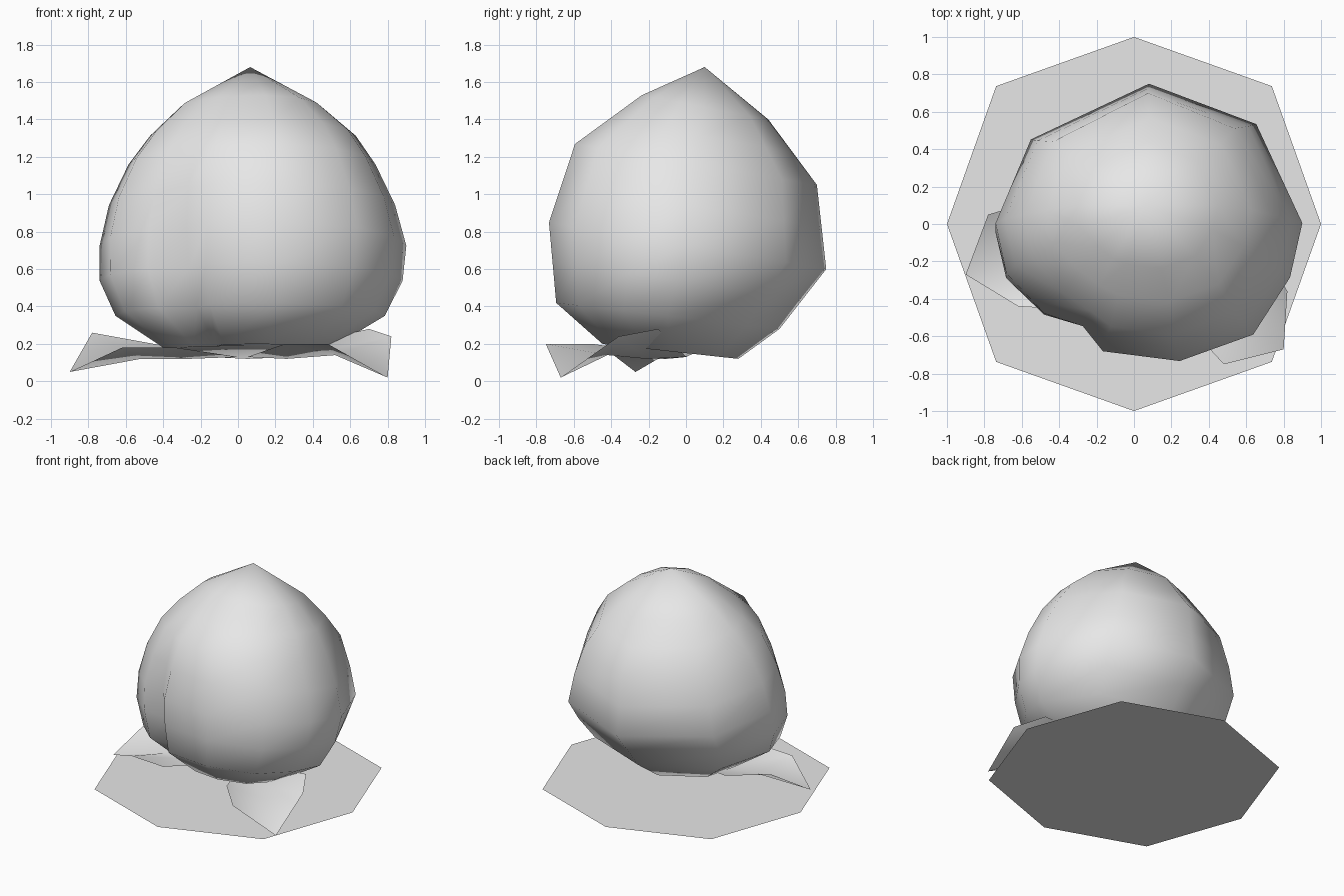
import bpy, math

if "Cube" in bpy.data.objects:
    bpy.data.objects.remove(bpy.data.objects["Cube"])

grey = bpy.data.materials.new("light_grey")
grey.diffuse_color = (0.8, 0.8, 0.8, 1)
grey.use_nodes = True
grey.node_tree.nodes["Principled BSDF"].inputs["Base Color"].default_value = grey.diffuse_color


def make(name, verts, faces, smooth=True):
    mesh = bpy.data.meshes.new(name)
    mesh.from_pydata(verts, [], faces)
    mesh.materials.append(grey)
    for p in mesh.polygons:
        p.use_smooth = smooth
    obj = bpy.data.objects.new(name, mesh)
    bpy.context.collection.objects.link(obj)
    return obj


# Flat eight-sided ground plate
d = 0.737
make("base_plate", [(1, 0, 0), (d, d, 0), (0, 1, 0), (-d, d, 0),
                    (-1, 0, 0), (-d, -d, 0), (0, -1, 0), (d, -d, 0)],
     [tuple(range(8))], False)

# Fruit cross-section, with the cleft at the front left
outline = [(1, 0), (.70, .71), (0, 1), (-.77, .6), (-1, 0), (-.93, -.36),
           (-.68, -.65), (-.45, -.77), (-.30, -.92), (.2, -.99), (.68, -.8), (.92, -.39)]
cleft = 7
# Tilted rings: left x, right x, front y, front z, back y, back z, cleft depth
rings = [(-.37, .47, -.45, .20, .28, .12, .12),
         (-.655, .785, -.70, .42, .50, .28, .12),
         (-.74, .88, -.72, .635, .625, .44, .09),
         (-.74, .90, -.74, .85, .75, .60, .04),
         (-.69, .84, -.67, 1.06, .725, .825, .01),
         (-.585, .735, -.60, 1.27, .70, 1.05, -.03),
         (-.47, .63, -.42, 1.40, .57, 1.225, -.06),
         (-.31, .45, -.24, 1.53, .44, 1.40, -.08)]
n = len(outline)
verts = [(.06, -.08, .19)]
for xl, xr, yf, zf, yb, zb, depth in rings:
    for i, (u, v) in enumerate(outline):
        if i == cleft:
            u, v = u * (1 - depth), v * (1 - depth)
        x = (xl + xr) / 2 + u * (xr - xl) / 2
        t = (v + 1) / 2
        verts.append((x, yf + t * (yb - yf), zf + t * (zb - zf)))
verts.append((.065, .10, 1.68))
top = len(verts) - 1
faces = []
for i in range(n):
    j = (i + 1) % n
    faces.append((0, 1 + j, 1 + i))
    for r in range(len(rings) - 1):
        a, b = 1 + r * n, 1 + (r + 1) * n
        faces.append((a + i, a + j, b + j, b + i))
    faces.append((top - n + i, top - n + j, top))
make("fruit", verts, faces)

# Two folded leaves: base, inner row, outer row, tip
leaf_faces = [(0, 1, 2), (0, 2, 3), (1, 4, 5, 2), (2, 5, 6, 3), (4, 7, 5), (5, 7, 6)]
make("right_leaf", [(.05, 0, .13),
                    (.25, -.50, .20), (.26, -.21, .12), (.70, -.15, .28),
                    (.48, -.75, .20), (.52, -.42, .14), (.82, -.36, .24),
                    (.80, -.67, .02)], leaf_faces)
make("left_leaf", [(0, 0, .13),
                   (-.45, .15, .20), (-.26, -.10, .12), (-.33, -.46, .18),
                   (-.78, .05, .26), (-.52, -.15, .12), (-.62, -.44, .18),
                   (-.90, -.27, .05)], leaf_faces)
